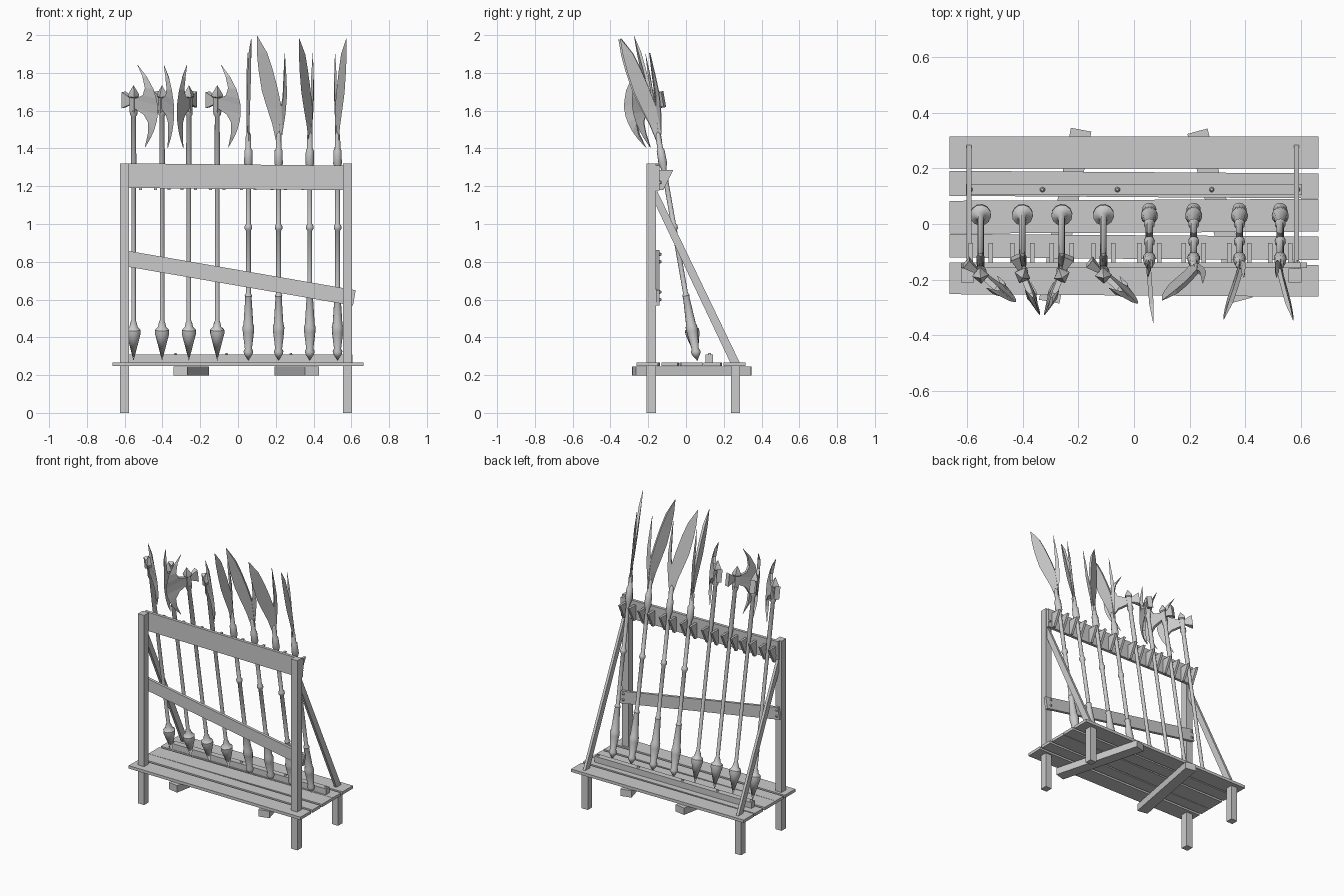
import bpy, bmesh
from math import cos, sin, pi, radians, atan2, hypot
from mathutils import Matrix, Vector

old = bpy.data.objects.get("Cube")
if old:
    bpy.data.objects.remove(old, do_unlink=True)

grey = bpy.data.materials.new("plain_grey")
grey.use_nodes = True
grey.diffuse_color = (0.6, 0.6, 0.6, 1)
grey.node_tree.nodes["Principled BSDF"].inputs["Base Color"].default_value = (0.6, 0.6, 0.6, 1)


def finish(name, bm, matrix=Matrix(), smooth=False):
    bmesh.ops.recalc_face_normals(bm, faces=bm.faces)
    mesh = bpy.data.meshes.new(name)
    bm.to_mesh(mesh)
    bm.free()
    mesh.materials.append(grey)
    obj = bpy.data.objects.new(name, mesh)
    bpy.context.collection.objects.link(obj)
    obj.matrix_world = matrix
    if smooth:
        bpy.ops.object.select_all(action='DESELECT')
        obj.select_set(True)
        bpy.context.view_layer.objects.active = obj
        bpy.ops.object.shade_smooth_by_angle(angle=radians(40))
    return obj


def box(name, centre, size, axis='Z', angle=0):
    bm = bmesh.new()
    bmesh.ops.create_cube(bm, size=1)
    bmesh.ops.scale(bm, vec=size, verts=bm.verts)
    return finish(name, bm, Matrix.Translation(centre) @ Matrix.Rotation(radians(angle), 4, axis))


def lathe(name, profile, matrix, sides=12):
    """Turn (radius, height) points about the local z axis."""
    bm = bmesh.new()
    rings = [[bm.verts.new((r * cos(2 * pi * i / sides), r * sin(2 * pi * i / sides), h))
              for i in range(sides)] for r, h in profile]
    for a, b in zip(rings, rings[1:]):
        for i in range(sides):
            j = (i + 1) % sides
            bm.faces.new((a[i], a[j], b[j], b[i]))
    bmesh.ops.remove_doubles(bm, verts=bm.verts, dist=0.0002)
    return finish(name, bm, matrix, True)


def blade(name, sections, matrix, thick):
    """Wedge blade: each section is (back u, back h, edge u, edge h)."""
    bm = bmesh.new()
    rings = []
    for k, (u0, h0, u1, h1) in enumerate(sections):
        t = thick if hypot(u1 - u0, h1 - h0) > 0.006 else thick * 0.1
        rings.append([bm.verts.new(p) for p in ((u0, t, h0), (u1, 0, h1), (u0, -t, h0))])
    for a, b in zip(rings, rings[1:]):
        for i in range(3):
            j = (i + 1) % 3
            bm.faces.new((a[i], a[j], b[j], b[i]))
    bm.faces.new(rings[0])
    bm.faces.new(rings[-1])
    return finish(name, bm, matrix)


def nail(name, pos, direction):
    bm = bmesh.new()
    bmesh.ops.create_cone(bm, segments=6, cap_ends=True, radius1=0.011, radius2=0.005, depth=0.012)
    turn = Vector(direction).to_track_quat('Z', 'Y').to_matrix().to_4x4()
    finish(name, bm, Matrix.Translation(pos) @ turn)


# Platform planks: centre y, width, small turn
for i, (y, w, turn) in enumerate([(0.257, 0.115, 0), (0.142, 0.09, -0.4), (0.028, 0.118, 0.3),
                                  (-0.083, 0.085, -0.4), (-0.2, 0.115, -0.4)]):
    box(f"platform_plank_{i + 1}", (0, y, 0.257), (1.33, w, 0.02), 'Z', turn)

# Slanted beams below the platform
box("right_under_beam", (-0.248, 0.03, 0.222), (0.075, 0.63, 0.048), 'Z', -10.5)
box("left_under_beam", (0.31, 0.03, 0.222), (0.075, 0.63, 0.048), 'Z', 15)

# Posts, rear legs and diagonal braces
for side, x in (("right", -0.6), ("left", 0.58)):
    box(f"{side}_front_post", (x, -0.185, 0.66), (0.048, 0.05, 1.32))
    box(f"{side}_rear_leg", (x, 0.262, 0.125), (0.048, 0.048, 0.25))
    bx = x + 0.006
    bm = bmesh.new()
    ring = [(-0.16, 1.19), (-0.16, 1.1), (0.235, 0.265), (0.285, 0.265)]
    face = bm.faces.new([bm.verts.new((bx - 0.009, y, z)) for y, z in ring])
    ext = bmesh.ops.extrude_face_region(bm, geom=[face])
    bmesh.ops.translate(bm, vec=(0.018, 0, 0),
                        verts=[v for v in ext["geom"] if isinstance(v, bmesh.types.BMVert)])
    finish(f"{side}_brace", bm)

# Rails behind the posts and the stop rail on the platform
box("top_rail", (-0.005, -0.149, 1.25), (1.21, 0.02, 0.13), 'Y', 0.6)
box("middle_rail", (0, -0.149, 0.715), (1.25, 0.02, 0.083), 'Y', 9.8)
box("stop_rail", (0, 0.124, 0.287), (1.21, 0.04, 0.042))
for i, x in enumerate((-0.59, -0.33, -0.06, 0.28, 0.59)):
    nail(f"stop_nail_{i + 1}", (x, 0.124, 0.312), (0, 0, 1))
for i, (x, z) in enumerate([(-0.6, 0.84), (-0.6, 0.8), (0.58, 0.64), (0.58, 0.6),
                            (-0.59, 1.22), (0.59, 1.22)]):
    nail(f"rail_nail_{i + 1}", (x, -0.136, z), (0, 1, 0))

# Weapons: x position and the direction its cutting edge faces
LEAN = radians(9.9)
axes = [(-0.553, 0.136, -0.11), (-0.402, 0.065, -0.155), (-0.26, -0.065, -0.155), (-0.11, 0.12, -0.105)]
glaives = [(0.055, 0.015, -0.12), (0.215, -0.115, -0.035), (0.38, -0.06, -0.11), (0.527, 0.05, -0.115)]


def weapon_matrix(x, dx, dy):
    # Local heights match world heights along the leaning shaft
    return (Matrix.Translation((x, 0.06, 0.275)) @ Matrix.Rotation(LEAN, 4, 'X')
            @ Matrix.Rotation(atan2(dy, dx), 4, 'Z')
            @ Matrix.Diagonal((1, 1, 1 / cos(LEAN), 1)) @ Matrix.Translation((0, 0, -0.275)))


axe_shaft = [(0, 0.275), (0.038, 0.42), (0.038, 0.44), (0.022, 0.455), (0.018, 0.475), (0.012, 0.49),
             (0.012, 1.3), (0.015, 1.31), (0.013, 1.57), (0.02, 1.58), (0.02, 1.6), (0, 1.6)]
axe_blade = [(0.027, 1.845, 0.029, 1.845), (0.068, 1.79, 0.09, 1.79), (0.085, 1.73, 0.135, 1.73),
             (0.07, 1.69, 0.155, 1.68), (0.012, 1.665, 0.165, 1.645), (0.012, 1.615, 0.165, 1.6),
             (0.075, 1.59, 0.158, 1.56), (0.107, 1.55, 0.14, 1.51), (0.105, 1.49, 0.118, 1.47),
             (0.078, 1.415, 0.08, 1.415)]
axe_poll = [(-0.012, 1.66, -0.045, 1.665), (-0.012, 1.62, -0.045, 1.615)]
glaive_shaft = [(0, 0.275), (0.022, 0.31), (0.026, 0.325), (0.019, 0.34), (0.03, 0.43), (0.031, 0.455),
                (0.026, 0.47), (0.017, 0.61), (0.02, 0.62), (0.013, 0.635), (0.013, 0.965), (0.02, 0.975),
                (0.02, 0.99), (0.013, 1.0), (0.013, 1.29), (0.023, 1.32), (0.021, 1.39), (0.015, 1.4),
                (0.014, 1.47), (0, 1.5)]
glaive_blade = [(-0.014, 1.43, 0.012, 1.43), (-0.016, 1.53, 0.035, 1.53), (-0.014, 1.62, 0.065, 1.62),
                (0.008, 1.72, 0.093, 1.71), (0.035, 1.82, 0.111, 1.82), (0.065, 1.91, 0.12, 1.91),
                (0.117, 2.0, 0.12, 2.0)]
glaive_prong = [(0.0, 1.47, -0.02, 1.47), (-0.01, 1.6, -0.038, 1.58), (-0.024, 1.67, -0.047, 1.68),
                (-0.029, 1.78, -0.043, 1.78), (-0.033, 1.9, -0.035, 1.9)]

for i, spot in enumerate(axes):
    m = weapon_matrix(*spot)
    lathe(f"axe_shaft_{i + 1}", axe_shaft, m)
    # Square head block with a pyramid spike
    square = m @ Matrix.Rotation(pi / 4, 4, 'Z')
    lathe(f"axe_head_{i + 1}", [(0, 1.59), (0.022, 1.59), (0.022, 1.67), (0.03, 1.675),
                                (0.03, 1.685), (0, 1.735)], square, 4)
    blade(f"axe_blade_{i + 1}", axe_blade, m, 0.01)
    # Flared hammer at the back of the head
    bm = bmesh.new()
    bmesh.ops.create_cone(bm, segments=4, cap_ends=True, radius1=0.018, radius2=0.05, depth=0.055,
                          matrix=Matrix.Translation((-0.039, 0, 1.65)) @ Matrix.Diagonal((1, 0.5, 1.2, 1))
                          @ Matrix.Rotation(-pi / 2, 4, 'Y') @ Matrix.Rotation(pi / 4, 4, 'Z'))
    finish(f"axe_hammer_{i + 1}", bm, m)

for i, spot in enumerate(glaives):
    m = weapon_matrix(*spot)
    lathe(f"glaive_shaft_{i + 1}", glaive_shaft, m)
    blade(f"glaive_blade_{i + 1}", glaive_blade, m, 0.008)
    blade(f"glaive_prong_{i + 1}", glaive_prong, m, 0.007)

# Pairs of wedge brackets holding each shaft on the top rail
for i, spot in enumerate(axes + glaives):
    for side, off in (("right", -0.036), ("left", 0.036)):
        bm = bmesh.new()
        ring = [(-0.14, 1.285), (-0.068, 1.285), (-0.12, 1.18), (-0.14, 1.18)]
        face = bm.faces.new([bm.verts.new((spot[0] + off - 0.008, y, z)) for y, z in ring])
        ext = bmesh.ops.extrude_face_region(bm, geom=[face])
        bmesh.ops.translate(bm, vec=(0.016, 0, 0),
                            verts=[v for v in ext["geom"] if isinstance(v, bmesh.types.BMVert)])
        finish(f"{side}_bracket_{i + 1}", bm)
